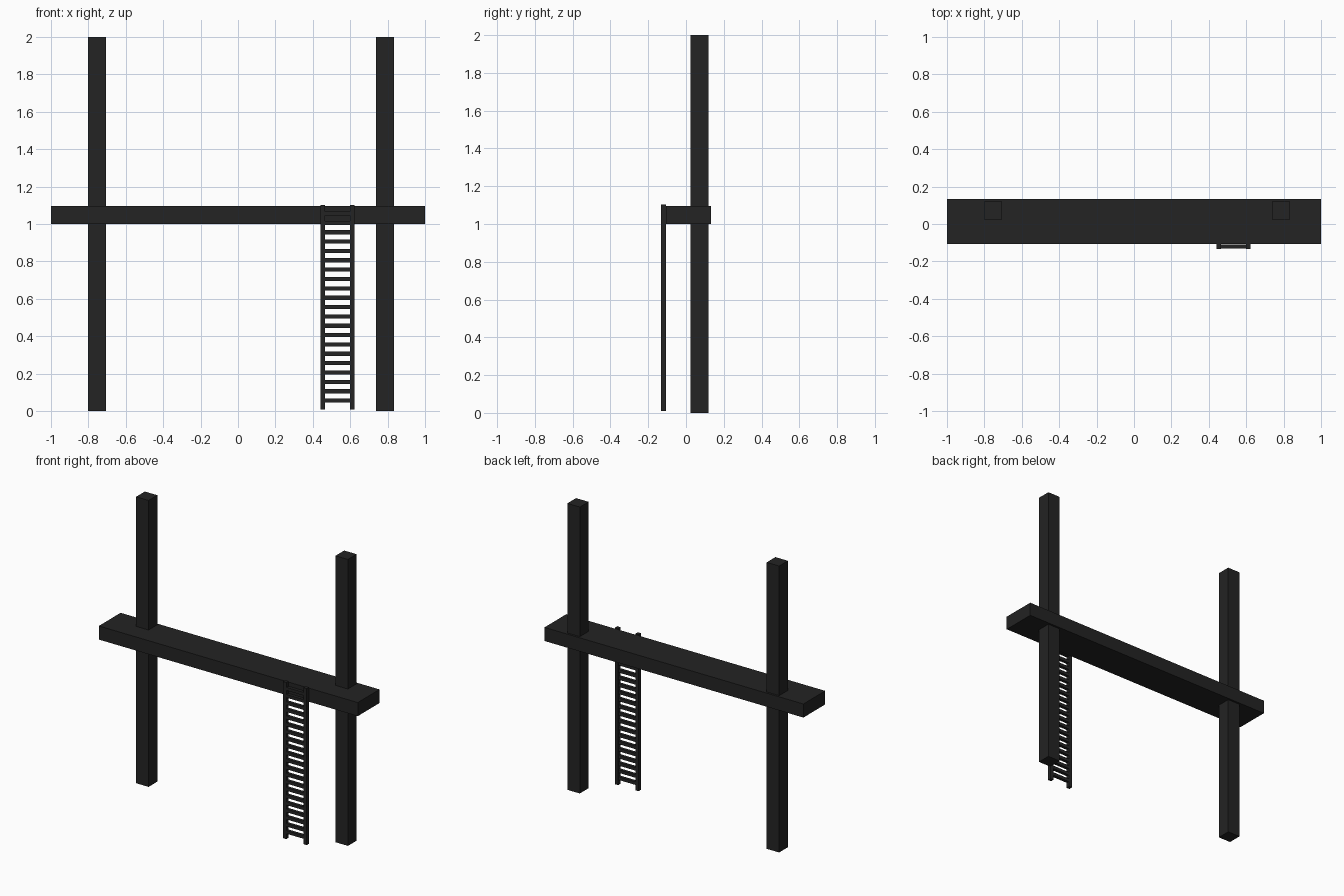
import bpy
import bmesh
from mathutils import Matrix, Vector

if "Cube" in bpy.data.objects:
    bpy.data.objects.remove(bpy.data.objects["Cube"])

black = bpy.data.materials.new("near black")
black.diffuse_color = (0.017, 0.017, 0.017, 1)
black.use_nodes = True
black.node_tree.nodes["Principled BSDF"].inputs["Base Color"].default_value = black.diffuse_color


def boxes(name, extents):
    """One flat-faced object made of boxes given as (x0, x1, y0, y1, z0, z1)."""
    bm = bmesh.new()
    for x0, x1, y0, y1, z0, z1 in extents:
        centre = Vector(((x0 + x1) / 2, (y0 + y1) / 2, (z0 + z1) / 2))
        size = Matrix.Diagonal((x1 - x0, y1 - y0, z1 - z0, 1))
        bmesh.ops.create_cube(bm, size=1, matrix=Matrix.Translation(centre) @ size)
    mesh = bpy.data.meshes.new(name)
    bm.to_mesh(mesh)
    bm.free()
    mesh.materials.append(black)
    obj = bpy.data.objects.new(name, mesh)
    bpy.context.collection.objects.link(obj)
    return obj


# Two tall posts passing through the platform
for name, x in (("left_post", -0.755), ("right_post", 0.785)):
    boxes(name, [(x - 0.048, x + 0.048, 0.023, 0.119, 0, 2)])

# Long walkway
boxes("platform", [(-1, 1, -0.107, 0.133, 1.0, 1.095)])

# Ladder rails, just proud of the walkway top
boxes("ladder_rails", [(x, x + 0.025, -0.133, -0.107, 0.009, 1.102)
                       for x in (0.441, 0.599)])

# Evenly spaced rungs
boxes("ladder_rungs", [(0.46, 0.605, -0.13, -0.109, z - 0.011, z + 0.011)
                       for z in (0.056 + 0.05 * i for i in range(21))])
